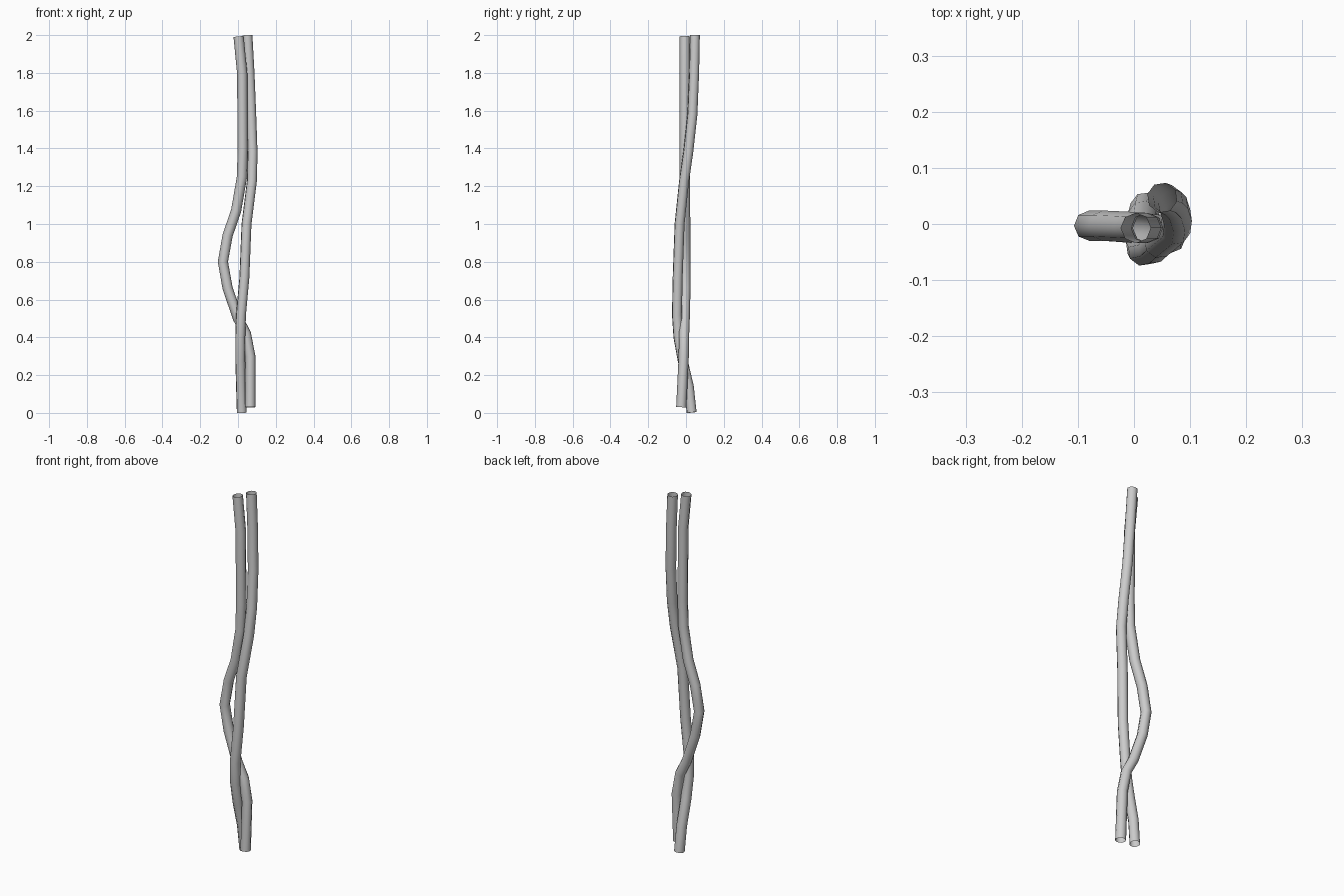
import bpy

RADIUS = 0.027


def strand(name, path):
    """Open-ended eight-sided tube following a polyline."""
    cu = bpy.data.curves.new(name, 'CURVE')
    cu.dimensions = '3D'
    cu.bevel_depth = RADIUS
    cu.bevel_resolution = 2
    cu.use_fill_caps = False
    sp = cu.splines.new('POLY')
    sp.points.add(len(path) - 1)
    for p, co in zip(sp.points, path):
        p.co = (*co, 1)
    sp.use_smooth = True
    ob = bpy.data.objects.new(name, cu)
    bpy.context.collection.objects.link(ob)
    return ob


# strand that bows out to the left
strand("bowed_strand", [
    (0.065, -0.025, 0.03), (0.065, -0.012, 0.30), (0.042, -0.010, 0.42),
    (0.0, -0.007, 0.50), (-0.055, -0.003, 0.66), (-0.080, -0.003, 0.80),
    (-0.055, -0.003, 0.94), (-0.010, -0.005, 1.07), (0.021, -0.007, 1.25),
    (0.025, -0.007, 1.40), (0.022, -0.007, 1.80), (0.003, -0.007, 1.993)])

# straighter strand that wraps around it
strand("wrapping_strand", [
    (0.020, 0.030, 0.002), (0.016, 0.015, 0.14), (0.012, -0.018, 0.28),
    (0.012, -0.040, 0.40), (0.016, -0.048, 0.52), (0.034, -0.044, 0.72),
    (0.045, -0.034, 1.00), (0.074, -0.010, 1.23), (0.077, 0.012, 1.38),
    (0.070, 0.034, 1.58), (0.061, 0.043, 1.80), (0.050, 0.047, 2.0)])
